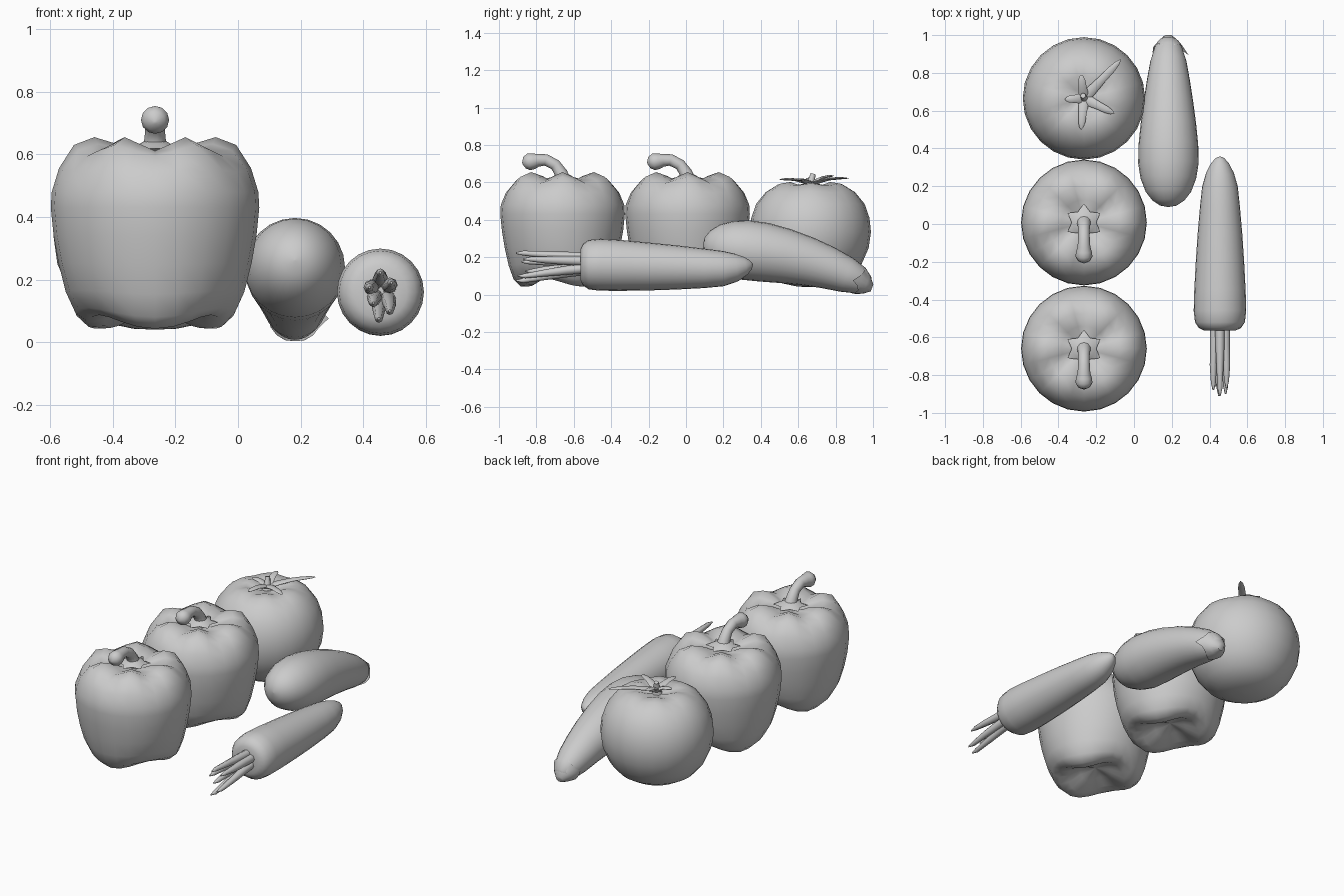
import bpy, bmesh
from math import sin, cos, pi, radians
from mathutils import Vector

if "Cube" in bpy.data.objects:
    bpy.data.objects.remove(bpy.data.objects["Cube"])


def skin(name, rows, segs, fn, close_start=True, close_end=True):
    """Closed loops of points fn(row, seg) joined into one surface."""
    bm = bmesh.new()
    rings = [[bm.verts.new(fn(i, j)) for j in range(segs)] for i in range(rows)]
    for a, b in zip(rings, rings[1:]):
        for j in range(segs):
            k = (j + 1) % segs
            bm.faces.new((a[j], a[k], b[k], b[j]))
    if close_start:
        bm.faces.new(rings[0])
    if close_end:
        bm.faces.new(rings[-1])
    bmesh.ops.recalc_face_normals(bm, faces=bm.faces)
    me = bpy.data.meshes.new(name)
    bm.to_mesh(me)
    bm.free()
    ob = bpy.data.objects.new(name, me)
    bpy.context.collection.objects.link(ob)
    bpy.ops.object.select_all(action='DESELECT')
    ob.select_set(True)
    bpy.context.view_layer.objects.active = ob
    bpy.ops.object.shade_smooth_by_angle(angle=radians(50))
    return ob


def tube(name, pts, radii, segs=12, ref=(1, 0, 0), flat=1.0):
    """Tapered tube along a path; flat squeezes it along ref."""
    p = [Vector(q) for q in pts]
    frames = []
    for i in range(len(p)):
        t = (p[min(i + 1, len(p) - 1)] - p[max(i - 1, 0)]).normalized()
        u = Vector(ref)
        u = (u - t * u.dot(t)).normalized()
        frames.append((u, t.cross(u)))

    def fn(i, j):
        a = 2 * pi * j / segs
        u, v = frames[i]
        return p[i] + radii[i] * (u * cos(a) * flat + v * sin(a))
    return skin(name, len(p), segs, fn)


def lobed(name, centre, profile, top_lobes, low_lobes, segs=24):
    """Turned body; profile = (radius, height, top lobing, low lobing)."""
    cx, cy = centre

    def fn(i, j):
        r, z, top, low = profile[i]
        a = 2 * pi * j / segs
        wave = cos(low_lobes * (a + pi / 2))
        r *= 1 + 0.9 * top * cos(top_lobes * a) + 1.6 * low * wave
        z += top * cos(top_lobes * a) - low * wave
        return Vector((cx + r * cos(a), cy + r * sin(a), z))
    return skin(name, len(profile), segs, fn)


# Bell peppers with star calyx and hooked stem
pepper_profile = [
    (.002, .595, 0, 0), (.07, .60, .005, 0), (.12, .62, .013, 0),
    (.19, .633, .022, 0), (.255, .612, .018, 0), (.305, .55, .006, 0),
    (.33, .48, 0, 0), (.333, .43, 0, 0), (.324, .34, 0, 0), (.308, .25, 0, .002),
    (.285, .16, 0, .006), (.255, .095, 0, .015), (.215, .065, 0, .022),
    (.16, .07, 0, .025), (.09, .105, 0, .015), (.002, .13, 0, 0)]
for n, py in enumerate((-.66, .008), 1):
    px = -.265
    lobed(f"pepper_{n}", (px, py), pepper_profile, 6, 3)

    def calyx(i, j):
        r = (.03, .06, .1 if j % 2 else .065, .02)[i]
        z = (.645, .628, .618, .59)[i]
        a = pi * j / 6
        return Vector((px + r * cos(a), py + r * sin(a), z))
    skin(f"pepper_calyx_{n}", 4, 12, calyx)

    path = [(.005, .60), (-.008, .65), (-.04, .695), (-.09, .72), (-.13, .718),
            (-.155, .713), (-.18, .71), (-.203, .705), (-.215, .702)]
    tube(f"pepper_stem_{n}", [(px, py + y, z) for y, z in path],
         [.045, .034, .03, .031, .034, .042, .045, .032, .005])

# Tomato with five uneven sepals
tx, ty = -.265, .665
tomato_profile = [
    (.002, .565, 0, 0), (.06, .575, .004, 0), (.12, .594, .008, 0),
    (.18, .588, .006, 0), (.24, .55, .003, 0), (.29, .485, 0, 0),
    (.316, .41, 0, 0), (.324, .335, 0, 0), (.312, .25, 0, 0),
    (.275, .165, 0, 0), (.22, .1, 0, 0), (.15, .06, 0, 0),
    (.07, .043, 0, 0), (.002, .04, 0, 0)]
lobed("tomato", (tx, ty), tomato_profile, 6, 6)
sepals = [(.195, .205, .622), (-.015, .125, .635), (-.10, -.005, .618),
          (-.015, -.165, .615), (.16, -.08, .612)]
for n, (dx, dy, z) in enumerate(sepals, 1):
    pts = [(tx + dx * f, ty + dy * f, .59 + (z - .59) * f + .012 * sin(pi * f))
           for f in (0, .25, .5, .75, .92, 1)]
    tube(f"tomato_sepal_{n}", pts, [.03, .026, .021, .019, .012, .002],
         8, (0, 0, 1), .35)
tube("tomato_stem", [(tx, ty, .57), (tx, ty + .005, .61), (tx - .005, ty + .015, .645)],
     [.03, .018, .014], 8)

# Eggplant lying with its narrow end to the back
ex = .182
egg = [(.09, .262, .002), (.098, .262, .045), (.125, .26, .085), (.17, .256, .12),
       (.24, .248, .147), (.32, .238, .16), (.42, .226, .158), (.53, .206, .147),
       (.65, .177, .131), (.76, .143, .114), (.86, .105, .096), (.93, .075, .074),
       (.97, .055, .045), (.985, .047, .015)]
tube("eggplant", [(ex, y, z) for y, z, r in egg], [r for y, z, r in egg], 24)


# Jagged eggplant cap, a thin shell with a solid tip
def cap(i, j):
    a = pi * j / 8
    y, z, r = ((.995, .037, .022), (.965, .055, .056), (.935, .071, .08),
               (.925, .076, .084))[i]
    if i == 3:
        y += (-.018, 0, .012, 0)[j % 4]
        if j == 0:
            y, r = .893, .108
    z += r * sin(a) * .88
    return Vector((ex + r * cos(a), y + r * sin(a) * .3, max(z, .003)))


skin("eggplant_cap", 4, 16, cap, True, False)

# Carrot with its tip to the back
cx = .455
carrot = [(-.565, .16, .05), (-.563, .16, .085), (-.55, .16, .112), (-.52, .16, .132),
          (-.46, .16, .139), (-.35, .156, .136), (-.2, .15, .128), (-.05, .145, .118),
          (.1, .14, .105), (.2, .139, .094), (.27, .145, .074), (.32, .154, .048),
          (.347, .16, .024), (.357, .163, .003)]
tube("carrot", [(cx, y, z) for y, z, r in carrot], [r for y, z, r in carrot], 24)

# Carrot leaf stalks fanning toward the front
stalks = [(0, -.91, .222, .2), (-.035, -.88, .175, .175), (.035, -.87, .19, .18),
          (-.022, -.86, .125, .145), (.03, -.9, .10, .14), (-.005, -.91, .075, .13)]
for n, (dx, y, z, z0) in enumerate(stalks, 1):
    pts = [(cx + dx * .8, -.54, z0), (cx + dx * .85, -.64, z0 + (z - z0) * .25),
           (cx + dx, -.75, z0 + (z - z0) * .6), (cx + dx, y + .04, z), (cx + dx, y, z)]
    tube(f"carrot_stalk_{n}", pts, [.026, .024, .019, .013, .004], 8)
